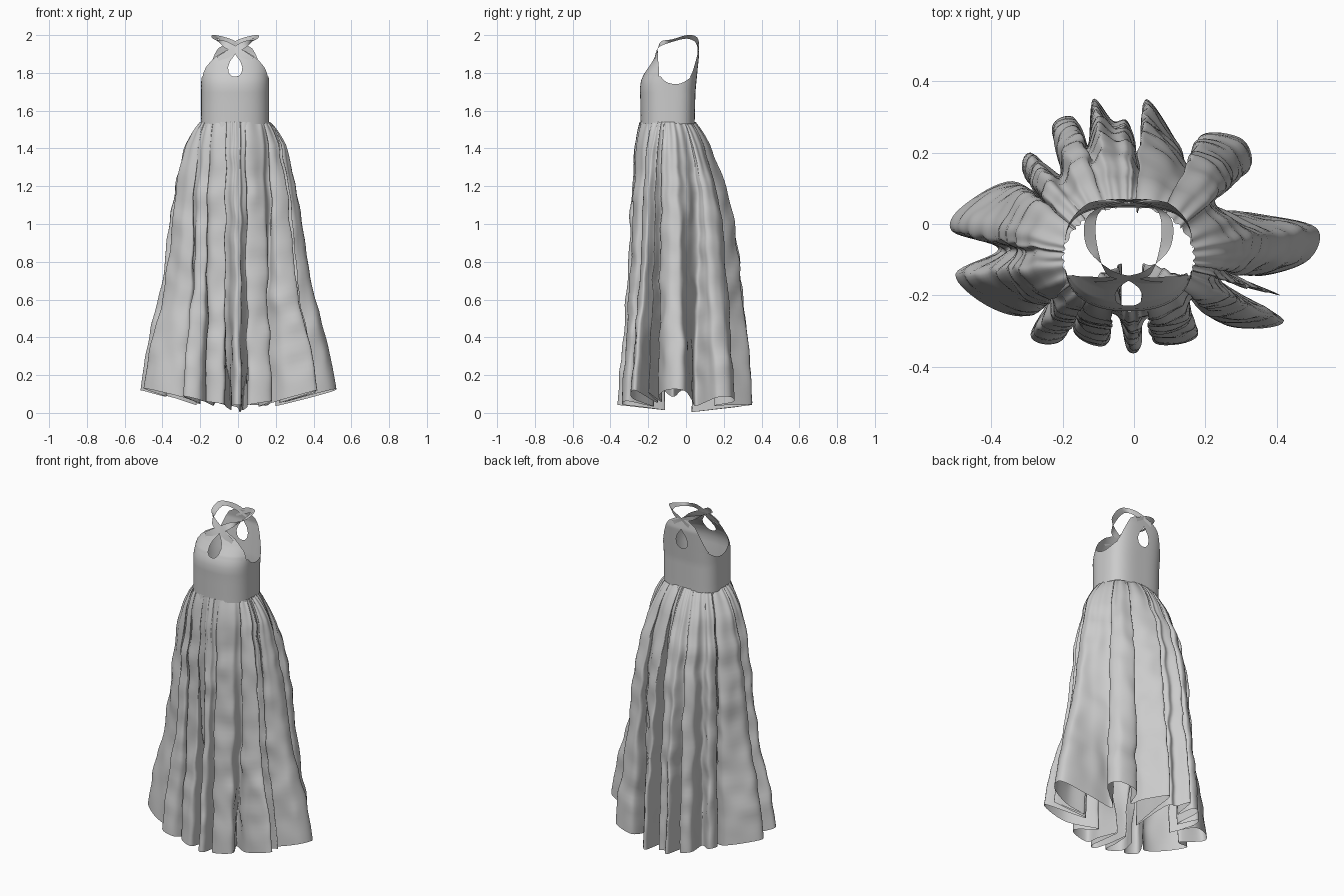
import bpy, math
from mathutils import Vector, noise

CX, CY = -0.015, -0.097          # axis of the bodice
WAIST = 1.54


def interp(x, table):
    for (x0, y0), (x1, y1) in zip(table, table[1:]):
        if x <= x1:
            k = max(0.0, (x - x0) / (x1 - x0))
            return y0 + (y1 - y0) * k
    return table[-1][1]


def catmull(a, b, c, d, t):
    return 0.5 * (2 * b + (c - a) * t + (2 * a - 5 * b + 4 * c - d) * t * t
                  + (3 * b - a - 3 * c + d) * t ** 3)


def grid_object(name, rows, closed=False):
    n = len(rows[0])
    verts = [v for r in rows for v in r]
    faces = []
    for i in range(len(rows) - 1):
        for j in range(n if closed else n - 1):
            k = (j + 1) % n
            faces.append((i * n + j, i * n + k, (i + 1) * n + k, (i + 1) * n + j))
    me = bpy.data.meshes.new(name)
    me.from_pydata(verts, [], faces)
    me.validate()
    ob = bpy.data.objects.new(name, me)
    bpy.context.collection.objects.link(ob)
    for p in me.polygons:
        p.use_smooth = True
    return ob


# --- bodice surface: depth as a function of x and height
FRONT_LEAN = [(1.54, 0.0), (1.66, -0.002), (1.72, -0.004), (1.76, 0.002), (1.80, 0.02),
              (1.85, 0.055), (1.88, 0.073), (1.92, 0.09)]
BACK_LEAN = [(1.54, 0.0), (1.7, 0.004), (1.8, 0.014), (1.9, 0.024), (1.96, 0.016)]


def body(x, z, front):
    e = 2.4 if front else 3.2
    d = 0.143 * max(0.0, 1 - abs(x / 0.18) ** e) ** (1 / e)
    k = d / 0.143
    if front:
        return Vector((CX + x, CY - d + interp(z, FRONT_LEAN) * min(1, k * 2), z))
    return Vector((CX + x, CY + d + interp(z, BACK_LEAN) * min(1, k * 2), z))


# lower bodice, scooped under the arms
N = 120
rows = []
for i in range(13):
    row = []
    for j in range(N):
        a = 2 * math.pi * j / N
        x, front = 0.18 * math.cos(a), math.sin(a) < 0
        y = body(x, 1.7, front).y
        top = 1.74 + 0.04 * min(1, (abs(y + 0.06) / 0.08) ** 2)
        row.append(body(x, WAIST - 0.01 + (top - WAIST + 0.01) * i / 12, front))
    rows.append(row)
grid_object("bodice", rows, True)

# upper panels, each with a central keyhole
KEYHOLE = [(1.778, 0.0), (1.784, 0.02), (1.80, 0.034), (1.83, 0.038), (1.86, 0.028),
           (1.885, 0.01), (1.90, 0.0), (2.0, 0.0)]
FRONT_EDGE = [(1.778, 0.173), (1.80, 0.168), (1.83, 0.155), (1.86, 0.13), (1.89, 0.098), (1.92, 0.045)]
BACK_EDGE = [(1.778, 0.155), (1.80, 0.145), (1.85, 0.128), (1.90, 0.108), (1.93, 0.09), (1.96, 0.04)]
for front, edge, name in ((True, FRONT_EDGE, "front_panel"), (False, BACK_EDGE, "back_panel")):
    for s, side in ((-1, "left"), (1, "right")):
        z0, z1 = edge[0][0], edge[-1][0]
        rows = []
        for i in range(25):
            z = z0 + (z1 - z0) * (i / 24) ** 1.3
            a, b = interp(z, KEYHOLE), interp(z, edge)
            rows.append([body(s * (a + (b - a) * j / 12), z, front) for j in range(13)])
        grid_object(name + "_" + side, rows)

# crossed halter straps: centre point and half-width vector
STRAP = [((-0.09, -0.165, 1.868), (-0.008, 0.004, 0.016)),
         ((-0.05, -0.163, 1.893), (-0.009, 0.004, 0.016)),
         ((0.0, -0.152, 1.922), (-0.009, 0.005, 0.016)),
         ((0.055, -0.135, 1.953), (-0.006, 0.006, 0.015)),
         ((0.10, -0.07, 1.972), (0.013, -0.003, 0.006)),
         ((0.108, 0.0, 1.990), (0.016, 0.0, 0.009)),
         ((0.085, 0.04, 1.984), (0.008, 0.0, 0.014)),
         ((0.03, 0.06, 1.965), (-0.004, 0.004, 0.015)),
         ((-0.05, 0.068, 1.925), (-0.008, 0.002, 0.015))]
for s, side in ((-1, "left"), (1, "right")):
    def point(k, c):
        p = Vector(STRAP[max(0, min(k, len(STRAP) - 1))][c])
        p.x *= s
        return p
    rows = []
    for k in range(len(STRAP) - 1):
        for t in range(8 if k == len(STRAP) - 2 else 7):
            c, w = [catmull(*[point(k + o, q) for o in (-1, 0, 1, 2)], t / 7) for q in (0, 1)]
            c += Vector((CX, 0, 0))
            rows.append([c - w, c, c + w])
    grid_object("strap_" + side, rows)

# --- skirt: folded hem outline, counter-clockwise from the right side
HEM = [(0.36, -0.145), (0.49, -0.10), (0.51, -0.01), (0.34, 0.03), (0.20, 0.05), (0.28, 0.12),
       (0.33, 0.17), (0.30, 0.24), (0.19, 0.25), (0.15, 0.15), (0.12, 0.23), (0.035, 0.35),
       (0.025, 0.22), (0.01, 0.03), (0.0, 0.22), (-0.02, 0.29), (-0.06, 0.29), (-0.115, 0.35),
       (-0.13, 0.22), (-0.17, 0.30), (-0.23, 0.27), (-0.20, 0.13), (-0.29, 0.20), (-0.31, 0.14),
       (-0.22, 0.04), (-0.34, 0.12), (-0.48, 0.05), (-0.51, -0.02), (-0.38, -0.07), (-0.50, -0.14),
       (-0.41, -0.23), (-0.29, -0.255), (-0.20, -0.16), (-0.29, -0.31), (-0.20, -0.325),
       (-0.13, -0.17), (-0.17, -0.30), (-0.08, -0.34), (-0.065, -0.23), (-0.035, -0.11),
       (-0.035, -0.25), (-0.02, -0.35), (0.015, -0.35), (0.02, -0.25), (0.025, -0.11), (0.05, -0.24),
       (0.06, -0.335), (0.18, -0.31), (0.11, -0.17), (0.26, -0.285), (0.42, -0.27), (0.22, -0.15),
       (0.41, -0.20), (0.25, -0.13)]
FLARE = [(0, 0), (0.03, 0.13), (0.09, 0.28), (0.22, 0.41), (0.35, 0.50), (0.48, 0.56), (0.61, 0.64),
         (0.74, 0.77), (0.87, 0.91), (1, 1)]
FLARE_BACK = [(0, 0), (0.03, 0.13), (0.09, 0.31), (0.22, 0.58), (0.35, 0.74), (0.48, 0.82),
              (0.61, 0.87), (0.74, 0.92), (0.87, 0.97), (1, 1)]
FOLD = [(0, 0.3), (0.2, 0.42), (0.5, 0.65), (0.8, 0.92), (0.9, 1), (1, 1)]   # fold depth down the skirt
hem = []
H = len(HEM)
for k in range(H):
    for t in range(8):
        hem.append(catmull(*[Vector(HEM[(k + o) % H]) for o in (-1, 0, 1, 2)], t / 8))
ROWS = 48
rows = []
for i in range(ROWS + 1):
    t = i / ROWS
    row = []
    for j, h in enumerate(hem):
        ang = math.atan2(h.y - CY, h.x - CX)
        ca, sa = math.cos(ang), math.sin(ang)
        gather = 1.02 + 0.02 * math.sin(j * 2 * math.pi / 8)
        w = Vector((CX + 0.18 * gather * ca, CY + 0.143 * gather * sa))
        # smooth envelope of the skirt around the same axis
        ry = 0.41 if sa > 0 else 0.23
        r = ((abs(ca) / 0.47) ** 2 + (abs(sa) / ry) ** 2) ** -0.5
        env = Vector((CX + r * ca, CY + r * sa))
        back = max(0.0, sa)
        f = interp(t, FLARE) * (1 - back) + interp(t, FLARE_BACK) * back
        p = w.lerp(env.lerp(h, interp(t, FOLD)), f)
        low = 0.12 * min(1, abs(h.x) / 0.52) ** 1.4 + 0.04 * abs(h.y) / 0.35
        z = WAIST + (low - WAIST) * t
        # small cloth wrinkles
        n = noise.noise_vector(Vector((p.x * 9, p.y * 9, z * 9)))
        amp = 0.012 * min(1, t * 6) * min(1, (1 - t) * 8)
        row.append((p.x + n.x * amp, p.y + n.y * amp, z))
    rows.append(row)
grid_object("skirt", rows, True)
